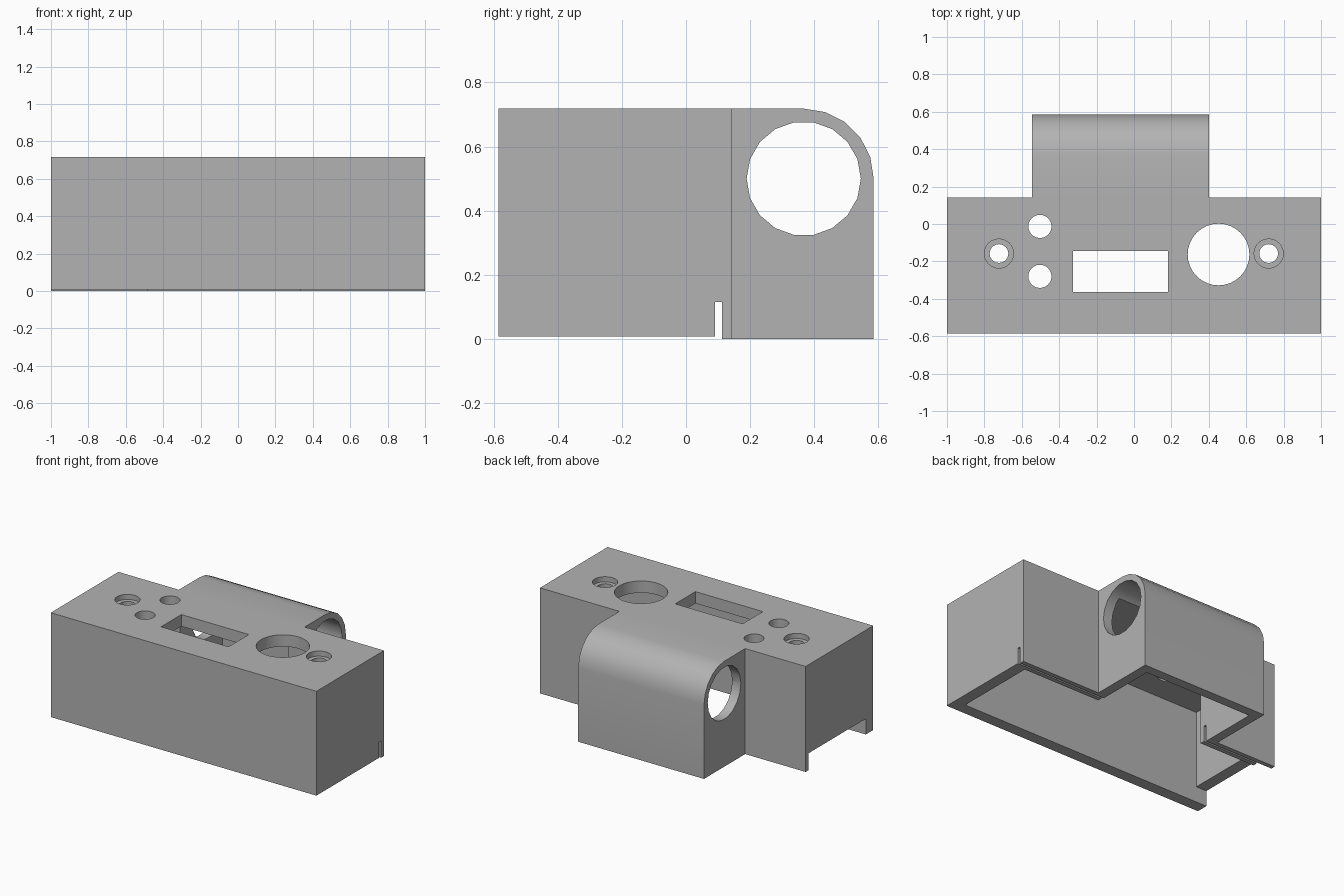
import bpy, bmesh, math
from mathutils import Matrix

cube = bpy.data.objects.get("Cube")
if cube:
    bpy.data.objects.remove(cube, do_unlink=True)

grey = bpy.data.materials.new("plain grey")
grey.use_nodes = True
grey.diffuse_color = (0.45, 0.45, 0.45, 1)
grey.node_tree.nodes["Principled BSDF"].inputs["Base Color"].default_value = (0.45, 0.45, 0.45, 1)


def finish(name, bm):
    bmesh.ops.recalc_face_normals(bm, faces=bm.faces)
    mesh = bpy.data.meshes.new(name)
    bm.to_mesh(mesh)
    bm.free()
    mesh.materials.append(grey)
    ob = bpy.data.objects.new(name, mesh)
    bpy.context.collection.objects.link(ob)
    return ob


def box(name, x, y, z):
    bm = bmesh.new()
    size = Matrix.Diagonal((x[1] - x[0], y[1] - y[0], z[1] - z[0], 1))
    centre = Matrix.Translation((sum(x) / 2, sum(y) / 2, sum(z) / 2))
    bmesh.ops.create_cube(bm, size=1, matrix=centre @ size)
    return finish(name, bm)


def cylinder(name, centre, radius, length, segments, along_x=False):
    bm = bmesh.new()
    turn = Matrix.Rotation(math.pi / 2, 4, 'Y') if along_x else Matrix()
    bmesh.ops.create_cone(bm, cap_ends=True, segments=segments, radius1=radius, radius2=radius,
                          depth=length, matrix=Matrix.Translation(centre) @ turn)
    return finish(name, bm)


def extrude_x(name, profile, x0, x1):
    bm = bmesh.new()
    face = bm.faces.new([bm.verts.new((x0, y, z)) for y, z in profile])
    out = bmesh.ops.extrude_face_region(bm, geom=[face])
    moved = [v for v in out["geom"] if isinstance(v, bmesh.types.BMVert)]
    bmesh.ops.translate(bm, verts=moved, vec=(x1 - x0, 0, 0))
    return finish(name, bm)


def combine(target, tool, operation='DIFFERENCE'):
    tool.hide_render = True
    mod = target.modifiers.new("combine", 'BOOLEAN')
    mod.operation = operation
    mod.solver = 'EXACT'
    mod.object = tool
    bpy.context.view_layer.objects.active = target
    bpy.ops.object.modifier_apply(modifier=mod.name)
    bpy.data.objects.remove(tool, do_unlink=True)


TOP, BACK, WALL = 0.718, 0.585, 0.08
AXIS_Y, AXIS_Z, ROUND = 0.367, 0.5, 0.218

# Main block and the round-shouldered rear housing
shell = box("housing_shell", (-1, 1), (-BACK, 0.142), (0, TOP))
arc = [(AXIS_Y + ROUND * math.cos(math.radians(a)), AXIS_Z + ROUND * math.sin(math.radians(a)))
       for a in range(0, 91, 18)]
rear = extrude_x("rear_housing", [(0, 0), (BACK, 0)] + arc + [(0, TOP)], -0.545, 0.402)
combine(shell, rear, 'UNION')

# Hollow interior, open at the bottom
ceiling = TOP - WALL
combine(shell, box("main_cavity", (-0.92, 0.92), (-0.505, 0.06), (-1, ceiling)))
combine(shell, box("rear_cavity", (-0.48, 0.335), (-0.3, AXIS_Y), (-1, ceiling)))
combine(shell, box("rear_lower_cavity", (-0.48, 0.335), (-0.2, 0.52), (-1, AXIS_Z)))

# Round bore through the rear housing
combine(shell, cylinder("bore", (0, AXIS_Y, AXIS_Z), 0.178, 3, 18, True))

# Bottom step, plate slot and the wide notch in one end
combine(shell, box("bottom_step", (-2, 2), (-1, 0.112), (-1, 0.008)))
combine(shell, box("plate_slot", (-2, 2), (0.09, 0.112), (-1, 0.115)))
combine(shell, box("end_notch", (-2, -0.9), (-0.505, 0.112), (-1, 0.115)))

# Openings in the top
combine(shell, box("display_window", (-0.325, 0.183), (-0.363, -0.145), (0.5, 1)))
for x, y, radius, segments in [(0.452, -0.163, 0.165, 32), (-0.503, -0.013, 0.062, 24),
                               (-0.503, -0.28, 0.062, 24)]:
    combine(shell, cylinder("round_opening", (x, y, TOP), radius, 0.4, segments))

# Stepped screw holes
for x in (-0.722, 0.72):
    combine(shell, cylinder("screw_hole", (x, -0.158, TOP), 0.05, 0.4, 24))
    combine(shell, cylinder("screw_head_recess", (x, -0.158, TOP), 0.078, 0.07, 24))

bpy.ops.object.select_all(action='DESELECT')
shell.select_set(True)
bpy.context.view_layer.objects.active = shell
bpy.ops.object.shade_smooth_by_angle(angle=math.radians(30))
